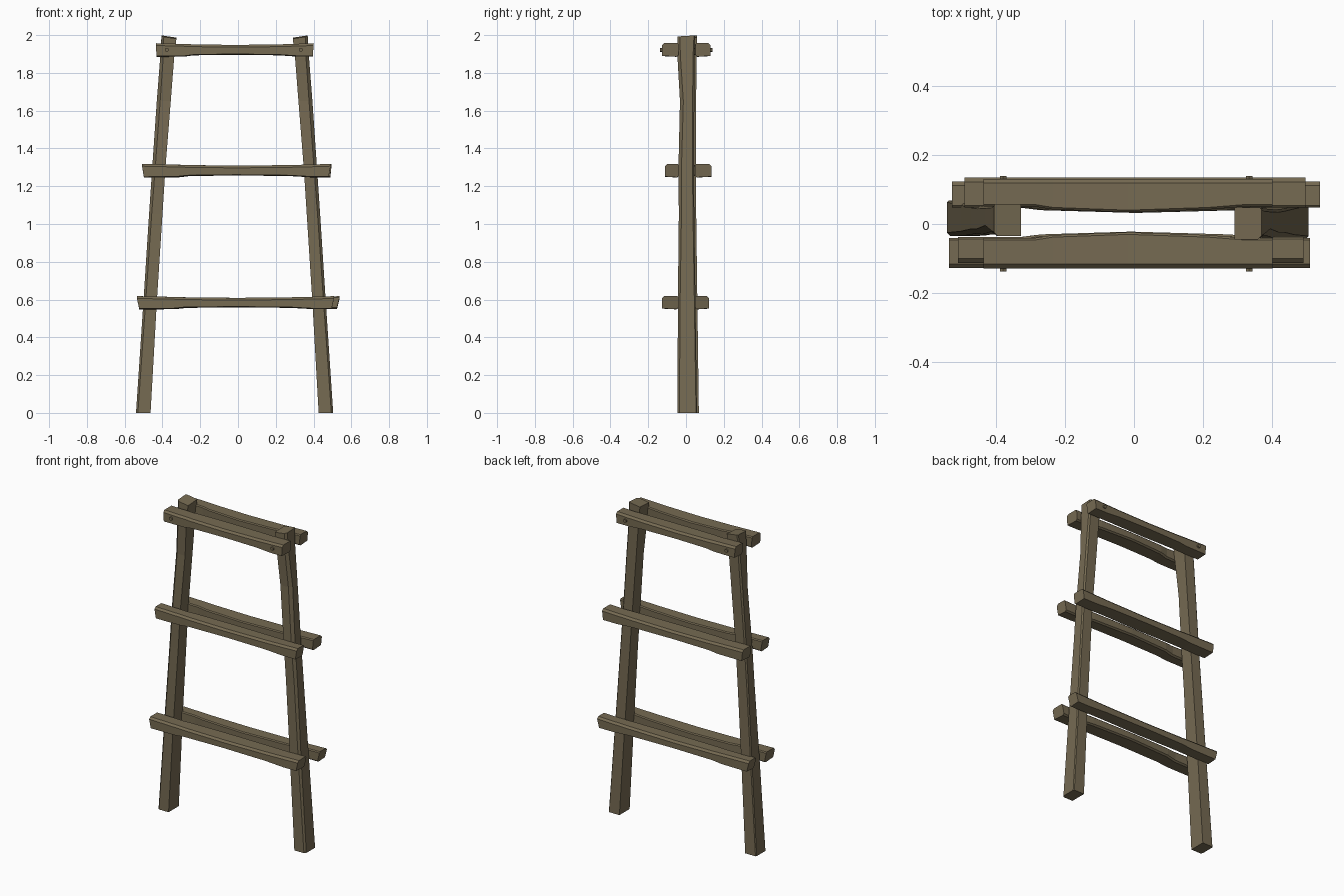
import bpy, bmesh, math
from mathutils import Matrix

cube = bpy.data.objects.get("Cube")
if cube:
    bpy.data.objects.remove(cube)


def make_material(name, rgb):
    mat = bpy.data.materials.new(name)
    mat.use_nodes = True
    mat.diffuse_color = (*rgb, 1)
    bsdf = mat.node_tree.nodes["Principled BSDF"]
    bsdf.inputs["Base Color"].default_value = (*rgb, 1)
    bsdf.inputs["Roughness"].default_value = 0.9
    return mat


WOOD = make_material("weathered wood", (0.18, 0.145, 0.085))


def finish(name, bm):
    bmesh.ops.recalc_face_normals(bm, faces=bm.faces)
    mesh = bpy.data.meshes.new(name)
    bm.to_mesh(mesh)
    bm.free()
    mesh.materials.append(WOOD)
    obj = bpy.data.objects.new(name, mesh)
    bpy.context.collection.objects.link(obj)
    return obj


def loft(name, rings):
    """Skin a row of equal rings and cap both ends."""
    bm = bmesh.new()
    rows = [[bm.verts.new(p) for p in ring] for ring in rings]
    n = len(rows[0])
    for a, b in zip(rows, rows[1:]):
        for i in range(n):
            j = (i + 1) % n
            bm.faces.new((a[i], a[j], b[j], b[i]))
    bm.faces.new(rows[0])
    bm.faces.new(rows[-1])
    return finish(name, bm)


# Leaning posts: height, outer x, inner x, front y, back y, outer chamfer
POST = [
    (0.00, 0.522, 0.445, -0.045, 0.058, 0.010),
    (0.60, 0.482, 0.411, -0.043, 0.050, 0.012),
    (1.05, 0.453, 0.382, -0.038, 0.044, 0.014),
    (1.30, 0.436, 0.366, -0.040, 0.042, 0.016),
    (1.65, 0.412, 0.338, -0.032, 0.044, 0.018),
    (1.88, 0.394, 0.320, -0.045, 0.045, 0.016),
    (1.99, 0.387, 0.308, -0.045, 0.048, 0.012),
]


def post(name, side, y_shift):
    rings = []
    for z, out, inn, front, back, c in POST:
        ring = [(inn, front), (out - c, front), (out, front + c),
                (out, back - c / 2), (out - c / 2, back), (inn, back)]
        # The sawn top slopes down to the inside and the front
        top = z > 1.95
        rings.append([(side * x - 0.018, y + y_shift,
                       z + top * (0.15 * (x - 0.35) + 0.06 * y)) for x, y in ring])
    return loft(name, rings)


post("right_post", -1, 0.010)
post("left_post", 1, 0.0)


# Hewn rails: stations along the length, inner swell, top sag, underside rise
STATIONS = [
    (0.00, 0.000, 0.000, 0.000),
    (0.18, 0.000, 0.004, 0.001),
    (0.24, 0.008, 0.006, 0.008),
    (0.50, 0.016, 0.009, 0.011),
    (0.78, 0.008, 0.006, 0.008),
    (0.90, 0.000, 0.003, 0.001),
    (1.00, 0.000, 0.000, 0.001),
]


def rail(name, x0, x1, outer, inner, z0, z1, skew):
    s = 1 if inner > outer else -1
    rings = []
    for t, swell, sag, rise in STATIONS:
        x = x0 + (x1 - x0) * t
        top, low = z1 - sag, z0 + rise
        inn = inner + s * swell
        end = skew * (2 * t - 1) if t in (0, 1) else 0
        rings.append([
            (x - end, outer, low + 0.004), (x, outer, top - 0.012),
            (x, outer + s * 0.012, top), (x, inn - s * 0.006, top),
            (x, inn, top - 0.006), (x - end, inn, low + 0.008),
            (x - end, inn - s * 0.010, low)])
    return loft(name, rings)


rail("top_front_rail", -0.435, 0.400, -0.128, -0.040, 1.885, 1.957, 0.004)
rail("top_back_rail", -0.435, 0.400, 0.130, 0.050, 1.885, 1.957, 0.004)
rail("middle_front_rail", -0.508, 0.490, -0.112, -0.038, 1.246, 1.318, 0.010)
rail("middle_back_rail", -0.490, 0.495, 0.134, 0.048, 1.246, 1.318, 0.006)
rail("bottom_front_rail", -0.535, 0.508, -0.127, -0.040, 0.548, 0.618, 0.012)
rail("bottom_back_rail", -0.526, 0.538, 0.123, 0.048, 0.548, 0.618, 0.014)

# Wooden pegs holding the top rails to the posts
for place, y in (("front", -0.126), ("back", 0.128)):
    for side, x in (("right", -0.378), ("left", 0.333)):
        bm = bmesh.new()
        bmesh.ops.create_cone(
            bm, cap_ends=True, segments=6, radius1=0.011, radius2=0.011, depth=0.022,
            matrix=Matrix.Translation((x, y, 1.922)) @ Matrix.Rotation(math.pi / 2, 4, "X"))
        finish(f"{place}_{side}_peg", bm)
